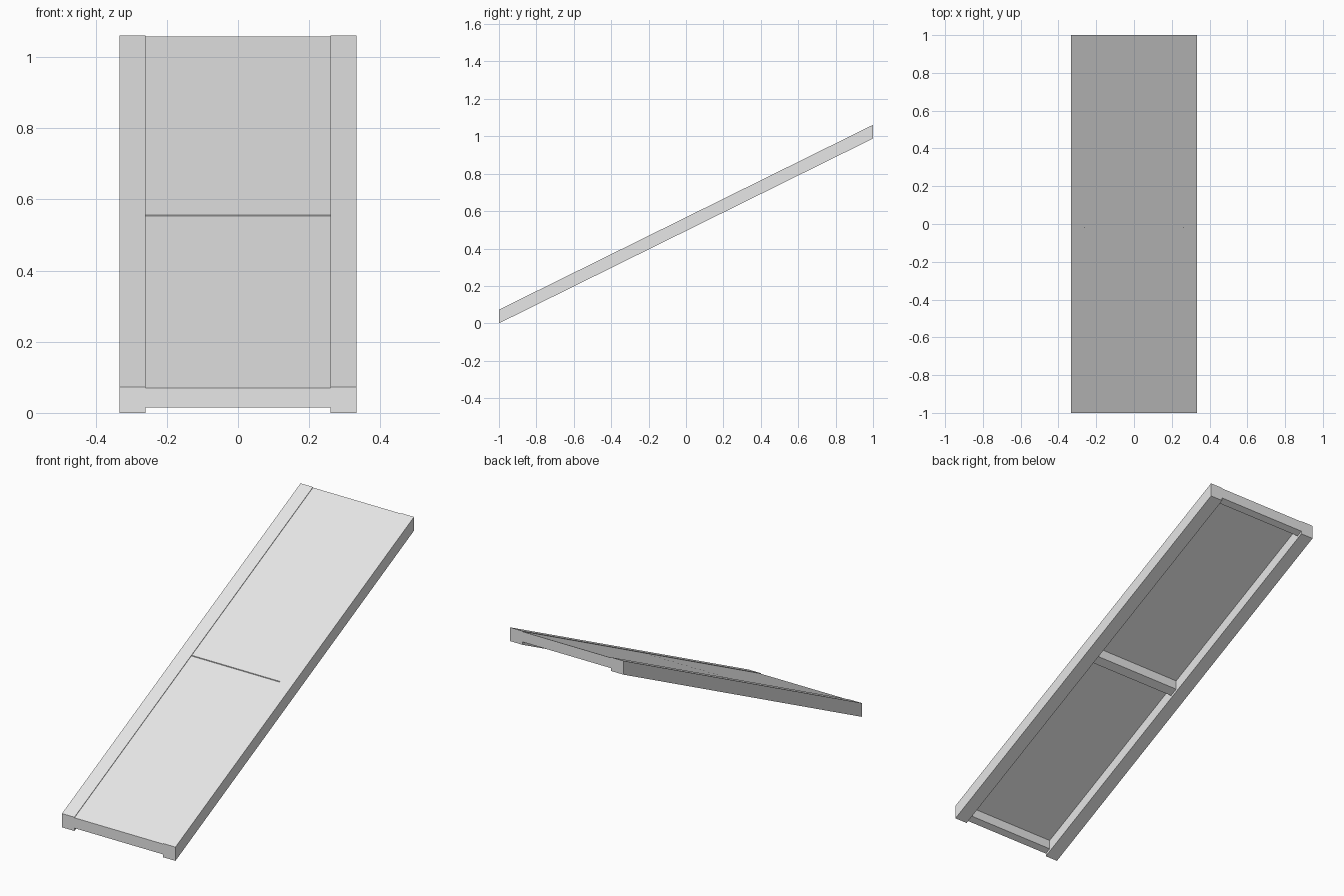
import bpy
import bmesh

if "Cube" in bpy.data.objects:
    bpy.data.objects.remove(bpy.data.objects["Cube"], do_unlink=True)

SLOPE = 0.494      # rise per unit of depth
OUTER, INNER = 0.333, 0.26
MID = 0.497        # height of the rail underside at y = 0

grey = bpy.data.materials.new("light_grey")
grey.use_nodes = True
grey.diffuse_color = (0.8, 0.8, 0.8, 1)
grey.node_tree.nodes["Principled BSDF"].inputs["Base Color"].default_value = grey.diffuse_color


def sloped_box(name, x, y, h):
    """Box with vertical ends whose top and bottom follow the ramp slope."""
    bm = bmesh.new()
    bmesh.ops.create_cube(bm, size=1)
    for v in bm.verts:
        px, py, ph = (lim[0] if c < 0 else lim[1] for c, lim in zip(v.co, (x, y, h)))
        v.co = (px, py, MID + SLOPE * py + ph)
    mesh = bpy.data.meshes.new(name)
    bm.to_mesh(mesh)
    bm.free()
    mesh.materials.append(grey)
    obj = bpy.data.objects.new(name, mesh)
    bpy.context.collection.objects.link(obj)
    return obj


# Side rails
sloped_box("left_rail", (INNER, OUTER), (-1, 1), (-0.003, 0.07))
sloped_box("right_rail", (-OUTER, -INNER), (-1, 1), (-0.003, 0.07))

# Deck in two panels with a fine seam
seam = -0.018
sloped_box("lower_deck", (-INNER, INNER), (-1, seam - 0.002), (0.06, 0.067))
sloped_box("upper_deck", (-INNER, INNER), (seam + 0.002, 1), (0.06, 0.067))

# Cross beams under the deck
for name, y in (("front_beam", (-1, -0.97)),
                ("middle_beam", (-0.02, 0.02)),
                ("back_beam", (0.97, 1))):
    sloped_box(name, (-INNER, INNER), y, (0.012, 0.06))
